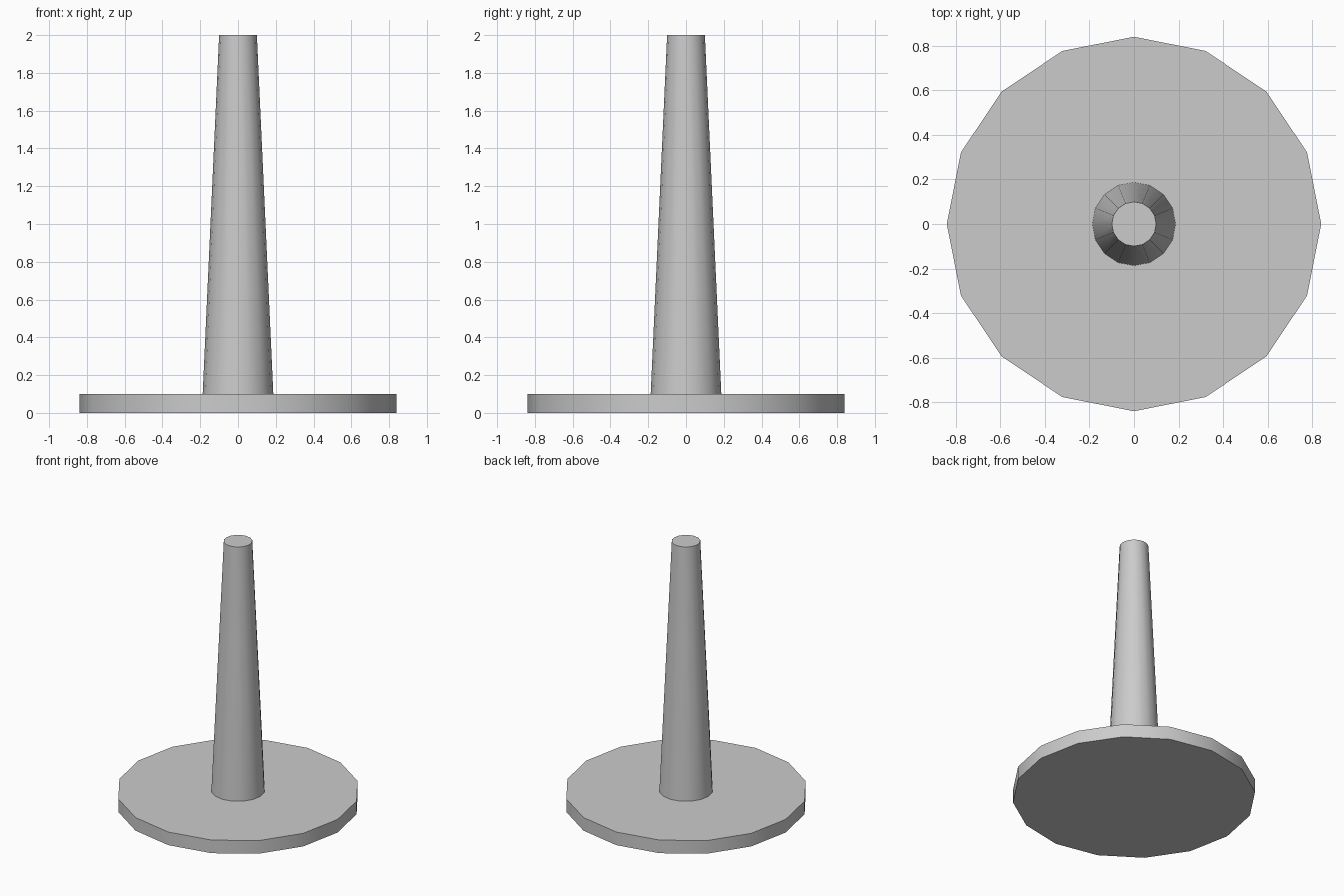
import bpy, math

if "Cube" in bpy.data.objects:
    bpy.data.objects.remove(bpy.data.objects["Cube"])


def tapered_disc(name, r_bottom, r_top, z0, z1, sides=16):
    # Capped round part with a corner on the x axis and soft-shaded walls
    bpy.ops.mesh.primitive_cone_add(vertices=sides, radius1=r_bottom, radius2=r_top,
                                    depth=z1 - z0, location=(0, 0, (z0 + z1) / 2))
    obj = bpy.context.object
    obj.name = name
    bpy.ops.object.shade_smooth_by_angle(angle=math.radians(30))
    return obj


# Flat foot plate
tapered_disc("base_plate", 0.84, 0.84, 0.0, 0.1)

# Tapered upright post
tapered_disc("post", 0.187, 0.1, 0.1, 2.0)
